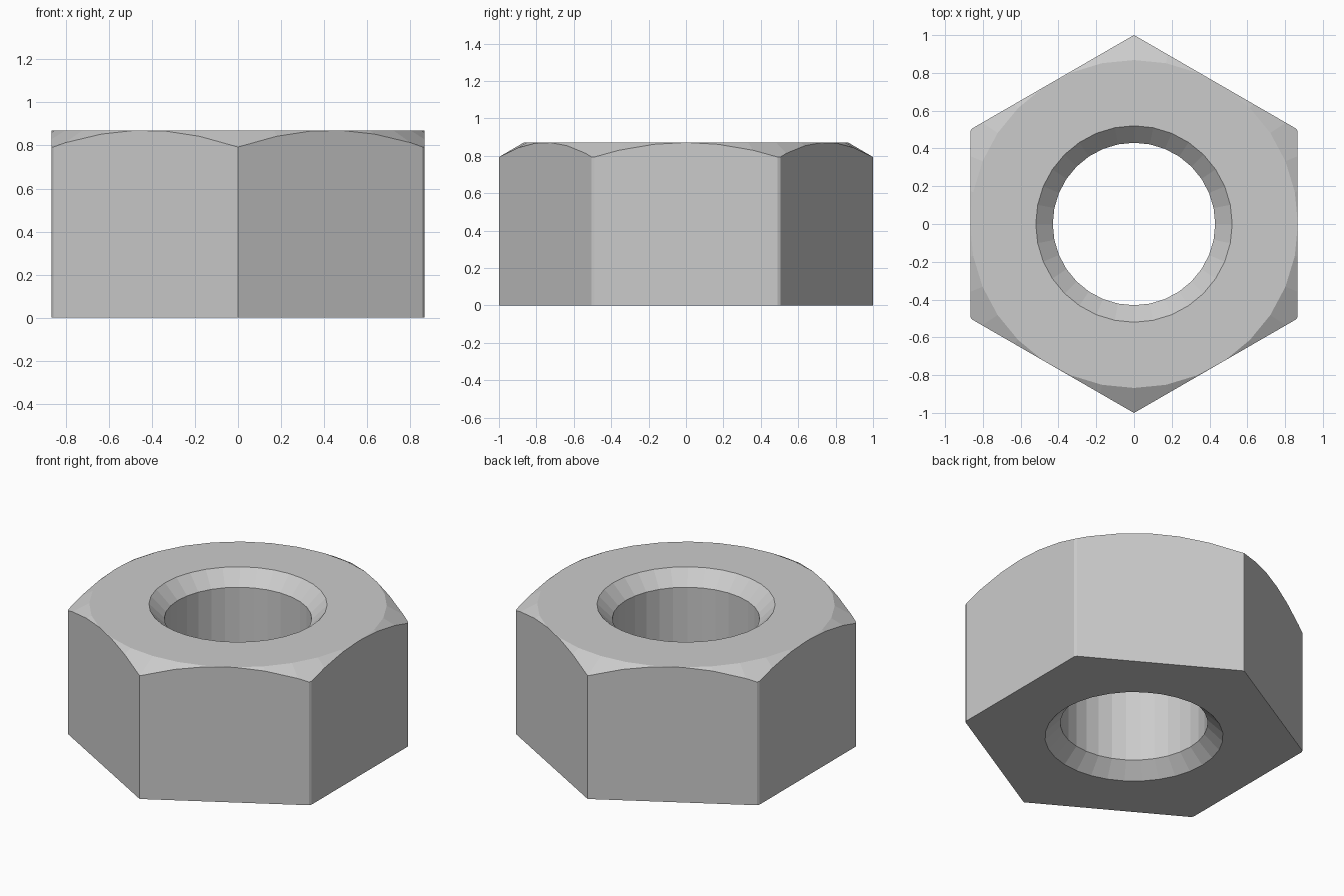
import bpy, bmesh, math

if "Cube" in bpy.data.objects:
    bpy.data.objects.remove(bpy.data.objects["Cube"])

SIDES = 32      # round parts are faceted
HEIGHT = 0.87


def make_object(name, bm):
    bmesh.ops.recalc_face_normals(bm, faces=bm.faces)
    mesh = bpy.data.meshes.new(name)
    bm.to_mesh(mesh)
    bm.free()
    obj = bpy.data.objects.new(name, mesh)
    bpy.context.collection.objects.link(obj)
    return obj


# Turned ring: bore, countersinks at both ends, chamfered top rim
profile = [(0.43, 0.09), (0.52, 0), (1.0, 0), (1.0, 0.793),
           (0.868, HEIGHT), (0.52, HEIGHT), (0.43, HEIGHT - 0.09)]
bm = bmesh.new()
rings = []
for i in range(SIDES):
    a = math.tau * i / SIDES
    rings.append([bm.verts.new((r * math.cos(a), r * math.sin(a), z)) for r, z in profile])
n = len(profile)
for i in range(SIDES):
    p, q = rings[i], rings[(i + 1) % SIDES]
    for j in range(n):
        k = (j + 1) % n
        bm.faces.new((p[j], q[j], q[k], p[k]))
nut = make_object("hex_nut", bm)

# Six-sided prism that trims the ring, corners pointing along y
bm = bmesh.new()
lo, hi = ([bm.verts.new((1.0004 * math.sin(math.tau * i / 6),
                         1.0004 * math.cos(math.tau * i / 6), z)) for i in range(6)]
          for z in (-0.5, 1.5))
bm.faces.new(lo)
bm.faces.new(hi)
for i in range(6):
    k = (i + 1) % 6
    bm.faces.new((lo[i], lo[k], hi[k], hi[i]))
prism = make_object("hex_trim", bm)
prism.hide_render = True

# Keep only what lies inside the prism
mod = nut.modifiers.new("hex_flats", 'BOOLEAN')
mod.operation = 'INTERSECT'
mod.solver = 'EXACT'
mod.object = prism
bpy.context.view_layer.objects.active = nut
nut.select_set(True)
bpy.ops.object.modifier_apply(modifier=mod.name)
bpy.data.objects.remove(prism)
